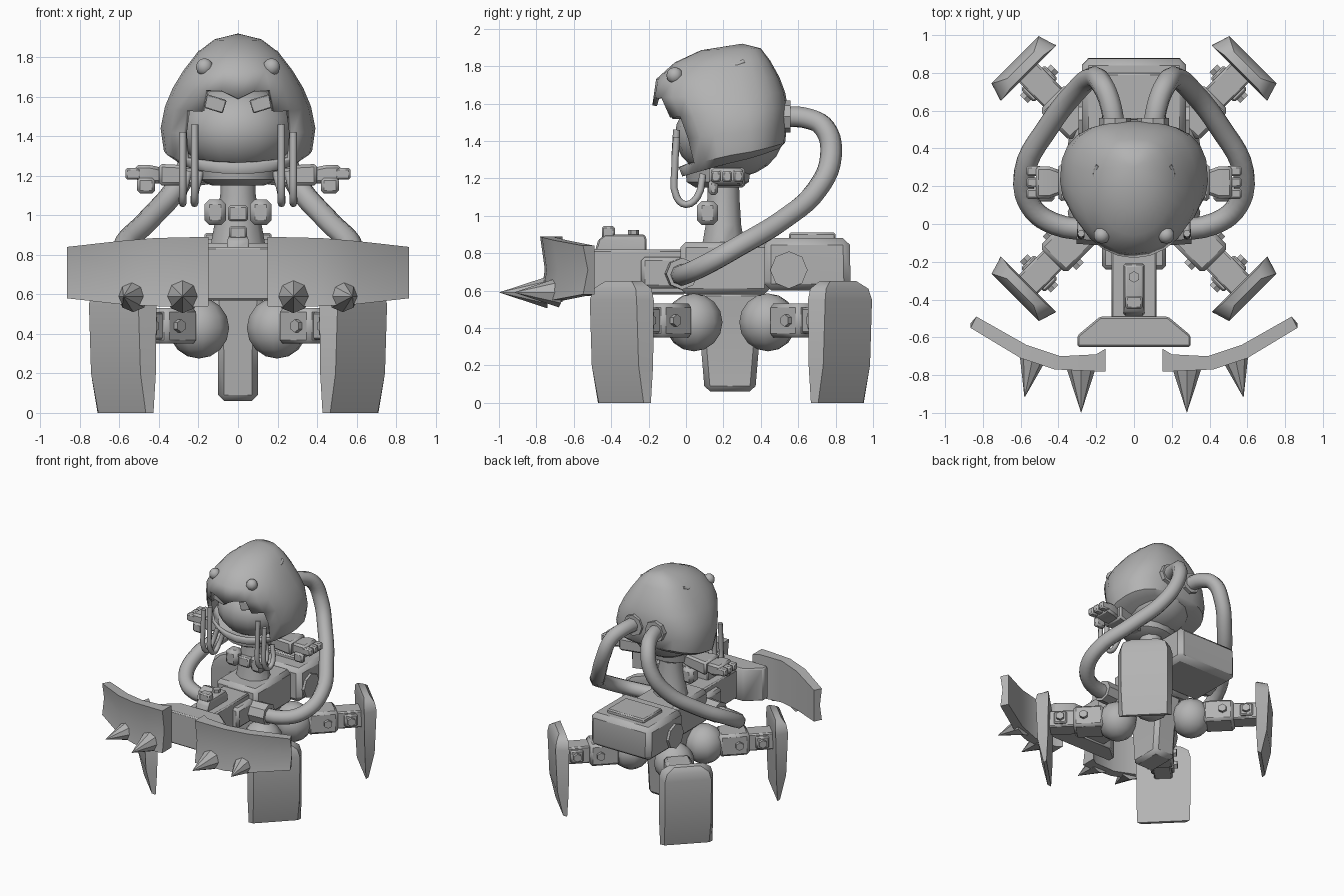
import bpy, bmesh, math
from mathutils import Matrix, Vector

if "Cube" in bpy.data.objects:
    bpy.data.objects.remove(bpy.data.objects["Cube"])

grey = bpy.data.materials.new("plain_grey")
grey.diffuse_color = (0.45, 0.45, 0.45, 1)
grey.use_nodes = True
grey.node_tree.nodes["Principled BSDF"].inputs["Base Color"].default_value = grey.diffuse_color
HUB = Vector((0, 0.24, 0))


def finish(name, bm, matrix=None, bevel=0):
    bmesh.ops.recalc_face_normals(bm, faces=bm.faces)
    me = bpy.data.meshes.new(name)
    bm.to_mesh(me)
    bm.free()
    me.materials.append(grey)
    ob = bpy.data.objects.new(name, me)
    bpy.context.collection.objects.link(ob)
    if matrix:
        me.transform(matrix)
    if bevel:
        m = ob.modifiers.new("bevel", 'BEVEL')
        m.width, m.segments = bevel, 1
    return ob


def loft(name, sections, matrix=None, bevel=0, cap=True):
    """Skin a row of closed sections with equal point counts."""
    bm = bmesh.new()
    rows = [[bm.verts.new(p) for p in s] for s in sections]
    n = len(rows[0])
    for a, b in zip(rows, rows[1:]):
        for i in range(n):
            j = (i + 1) % n
            bm.faces.new((a[i], a[j], b[j], b[i]))
    if cap:
        bm.faces.new(rows[0])
        bm.faces.new(rows[-1])
    return finish(name, bm, matrix, bevel)


def rect(x0, x1, y0, y1, z):
    return [(x0, y0, z), (x1, y0, z), (x1, y1, z), (x0, y1, z)]


def box(name, x0, x1, y0, y1, z0, z1, matrix=None, bevel=0.01):
    return loft(name, [rect(x0, x1, y0, y1, z0), rect(x0, x1, y0, y1, z1)], matrix, bevel)


def cone(name, a, b, r0, r1, sides=8, matrix=None):
    a, b = Vector(a), Vector(b)
    bm = bmesh.new()
    bmesh.ops.create_cone(bm, cap_ends=True, segments=sides, radius1=r0, radius2=r1, depth=(b - a).length)
    m = Matrix.Translation((a + b) / 2) @ (b - a).to_track_quat('Z', 'Y').to_matrix().to_4x4()
    return finish(name, bm, matrix @ m if matrix else m)


def ball(name, c, r, u=10, v=8, matrix=None):
    bm = bmesh.new()
    bmesh.ops.create_uvsphere(bm, u_segments=u, v_segments=v, radius=1)
    m = Matrix.Translation(c) @ Matrix.Diagonal((*r, 1))
    return finish(name, bm, matrix @ m if matrix else m)


def tube(name, pts, r, res=5):
    cu = bpy.data.curves.new(name, 'CURVE')
    cu.dimensions, cu.bevel_depth, cu.bevel_resolution = '3D', r, 2
    cu.resolution_u, cu.use_fill_caps = res, True
    sp = cu.splines.new('BEZIER')
    sp.bezier_points.add(len(pts) - 1)
    for bp, p in zip(sp.bezier_points, pts):
        bp.co = p
        bp.handle_left_type = bp.handle_right_type = 'AUTO'
    cu.materials.append(grey)
    ob = bpy.data.objects.new(name, cu)
    bpy.context.collection.objects.link(ob)


# Four diagonal legs: ball, two arm blocks, bolts and a foot plate
for k in range(4):
    m = Matrix.Translation(HUB) @ Matrix.Rotation(math.radians(45 + 90 * k), 4, 'Z')
    ball("leg_ball", (0.28, 0, 0.43), (0.155, 0.155, 0.155), matrix=m)
    box("leg_upper_arm", 0.38, 0.61, -0.1, 0.1, 0.35, 0.53, m, 0.02)
    box("leg_lower_arm", 0.6, 0.82, -0.07, 0.07, 0.37, 0.51, m)
    box("leg_bracket", 0.66, 0.76, -0.09, 0.09, 0.39, 0.49, m)
    for d, h in ((0.53, 0.125), (0.71, 0.115)):
        cone("leg_bolt", (d, -h, 0.44), (d, h, 0.44), 0.033, 0.033, 6, m)
    plate = [(0, 0.2, 0.805, 0.83), (0.2, 0.207, 0.795, 0.875), (0.55, 0.207, 0.79, 0.89),
             (0.61, 0.19, 0.79, 0.88), (0.65, 0.13, 0.80, 0.85)]
    loft("foot_plate", [[(i, -w, z), (i, w, z), (o, w - 0.03, z), (o, 0.03 - w, z)]
                        for z, w, i, o in plate], m)

# Chassis
loft("centre_pillar", [rect(-.1, .1, .1, .37, .06), rect(-.1, .1, .08, .39, .3),
                       rect(-.13, .13, .06, .42, .6)], bevel=0.03)
box("chassis_core", -0.19, 0.19, -0.03, 0.45, 0.58, 0.86, bevel=0.03)
box("chassis_shoulder", -0.17, 0.17, -0.24, 0.05, 0.61, 0.78, bevel=0.02)
box("front_beam", -0.12, 0.12, -0.54, 0.0, 0.58, 0.82, bevel=0.01)
loft("rear_box", [rect(-.27, .27, .42, .86, .6), rect(-.275, .275, .42, .88, .65),
                  rect(-.275, .275, .42, .875, .88)], bevel=0.035)
box("rear_lid", -0.17, 0.17, 0.55, 0.8, 0.87, 0.91)
loft("beam_latch", [rect(-.055, .055, -.49, -.21, .8), rect(-.055, .055, -.47, -.21, .87),
                    rect(-.045, .045, -.43, -.22, .9)], bevel=0.008)
box("latch_block", -0.045, 0.045, -0.45, -0.38, 0.88, 0.945)
cone("latch_bolt", (0, -0.28, 0.88), (0, -0.28, 0.925), 0.03, 0.03, 6)
loft("crossbar", [[(-.3, -.65, z), (.3, -.65, z), (.3, -.59, z), (.18, -.49, z),
                   (-.18, -.49, z), (-.3, -.59, z)] for z in (0.57, 0.84)], bevel=0.01)

# Torso
loft("torso", [[(w * math.cos(a), 0.2 + d * math.sin(a), z) for a in
                [math.tau * i / 10 for i in range(10)]]
               for z, w, d in ((.84, .14, .12), (.95, .12, .1), (1.1, .09, .09), (1.3, .085, .085))])
box("chest_buckle", -0.05, 0.05, 0.07, 0.13, 0.97, 1.05)
loft("scarf", [[(w * math.cos(a), 0.17 + d * math.sin(a), z) for a in
                [math.tau * i / 14 for i in range(14)]]
               for z, w, d in ((1.15, .13, .12), (1.18, .2, .17), (1.25, .22, .18))])

for s in (-1, 1):
    # Curved front shield with spikes
    plan = [(.15, -.78, -.66, .54, .89), (.2, -.78, -.69, .535, .89), (.42, -.77, -.7, .54, .885),
            (.6, -.71, -.64, .55, .87), (.865, -.55, -.49, .58, .84)]
    loft("shield", [[(s * x, yo, z0), (s * x, yo + .025, (z0 + z1) / 2), (s * x, yo, z1),
                     (s * (x - .03 * (x > .4)), yi, z1), (s * (x - .03 * (x > .4)), yi, z0)]
                    for x, yo, yi, z0, z1 in plan])
    cone("spike", (s * .28, -.74, .59), (s * .28, -1.0, .59), 0.085, 0, 8)
    cone("spike", (s * .53, -.68, .59), (s * .58, -.92, .59), 0.08, 0, 8)

    # Hose from the chassis side up to the back of the hood
    tube("hose", [(s * x, y, z) for x, y, z in (
        (.15, -.03, .69), (.42, 0, .69), (.55, .1, .735), (.58, .27, .83), (.45, .52, .98),
        (.31, .7, 1.14), (.22, .775, 1.32), (.17, .74, 1.47), (.13, .65, 1.52), (.1, .5, 1.53))], 0.058)
    cone("hose_collar", (s * .15, -.03, .69), (s * .3, -.02, .69), 0.085, 0.085, 8)
    cone("hose_socket", (s * .1, .5, 1.53), (s * .1, .56, 1.53), 0.085, 0.085, 8)
    cone("rear_side_cap", (s * .2, .55, .71), (s * .295, .55, .71), 0.1, 0.1, 8)

    # Vest, sleeve and hand
    box("vest_pad", *sorted((s * .06, s * .17)), 0.06, 0.17, 0.95, 1.08, bevel=0.025)
    arm = [(.06, .03, .2, 1.17, 1.23), (.2, .06, .21, 1.15, 1.25), (.4, .1, .22, 1.15, 1.26)]
    loft("sleeve", [[(s * x, y - w, z0), (s * x, y + w, z0), (s * x, y + w, z1), (s * x, y - w, z1)]
                    for x, w, y, z0, z1 in arm], bevel=0.015)
    hand = [(.38, .06, 1.16, 1.24), (.45, .085, 1.16, 1.255), (.52, .085, 1.175, 1.255)]
    loft("hand", [[(s * x, .22 - w, z0), (s * x, .22 + w, z0), (s * x, .22 + w, z1), (s * x, .22 - w, z1)]
                  for x, w, z0, z1 in hand], bevel=0.015)
    for y in (.16, .22, .28):
        box("finger", *sorted((s * .49, s * .57)), y - .027, y + .027, 1.18, 1.24)
    box("thumb", *sorted((s * .42, s * .51)), .12, .17, 1.11, 1.19, bevel=0.015)

    # Hanging cords beside the face
    for x, top in ((.22, 1.46), (.28, 1.42)):
        tube("cord", [(s * x, -.05, top), (s * x, -.06, 1.25), (s * x, -.05, 1.1), (s * x, 0, 1.06),
                      (s * x, .06, 1.1), (s * (x - .03), .09, 1.22)], 0.019, 3)

    # Hood eyes, brows and vents
    ball("hood_eye", (s * .17, -.06, 1.75), (.045, .045, .045), 10, 6)
    tilt = Matrix.Translation((s * .12, -.06, 1.565)) @ Matrix.Rotation(-s * .3, 4, 'Y')
    box("brow", -.055, .055, -.015, .1, -.035, .035, tilt, 0.005)
    tube("hood_vent", [(s * .19, .22, 1.82), (s * .205, .26, 1.805), (s * .19, .31, 1.825)], 0.012, 3)

# Face inside the hood
ball("face", (0, .23, 1.43), (.29, .29, .23), 16, 12)

# Hood: tilted rings (front z, back z, half width, front y, back y) with an open front
rings = [(1.21, 1.36, .31, -.02, .50), (1.26, 1.39, .375, -.04, .53), (1.40, 1.48, .392, -.08, .54),
         (1.52, 1.58, .37, -.13, .545), (1.63, 1.66, .33, -.18, .53), (1.73, 1.74, .275, -.16, .50),
         (1.82, 1.83, .205, -.06, .45), (1.885, 1.895, .12, .08, .40)]
N = 24
bm = bmesh.new()
rows = []
for k, (zf, zb, w, yf, yb) in enumerate(rings):
    row = []
    for i in range(N):
        a = math.tau * i / N
        c, sn = math.cos(a), math.sin(a)
        p = 1 if c > 0 else 0.75
        x = w * math.copysign(abs(sn) ** p, sn)
        y = (yf + yb) / 2 - (yb - yf) / 2 * math.copysign(abs(c) ** p, c)
        z = zf + (zb - zf) * (1 - c) / 2
        if k == 4 and i == 0:
            z -= 0.04        # centre notch of the upper lip
        row.append(bm.verts.new((x, y, z)))
    rows.append(row)
for k in range(len(rows) - 1):
    for i in range(N):
        side = min(i, N - 1 - i)
        if (k in (1, 2) and side < 3) or (k == 3 and side < 2):
            continue
        j = (i + 1) % N
        bm.faces.new((rows[k][i], rows[k][j], rows[k + 1][j], rows[k + 1][i]))
tip = bm.verts.new((0, .3, 1.92))
for i in range(N):
    bm.faces.new((rows[-1][i], rows[-1][(i + 1) % N], tip))
bm.faces.new(rows[0])
hood = finish("hood", bm)
sol = hood.modifiers.new("thickness", 'SOLIDIFY')
sol.thickness, sol.offset = 0.025, -1

# Smooth rounded parts, keep hard edges
bpy.ops.object.select_all(action='DESELECT')
for ob in bpy.context.scene.objects:
    if ob.type == 'MESH':
        ob.select_set(True)
        bpy.context.view_layer.objects.active = ob
bpy.ops.object.shade_smooth_by_angle(angle=math.radians(40))
